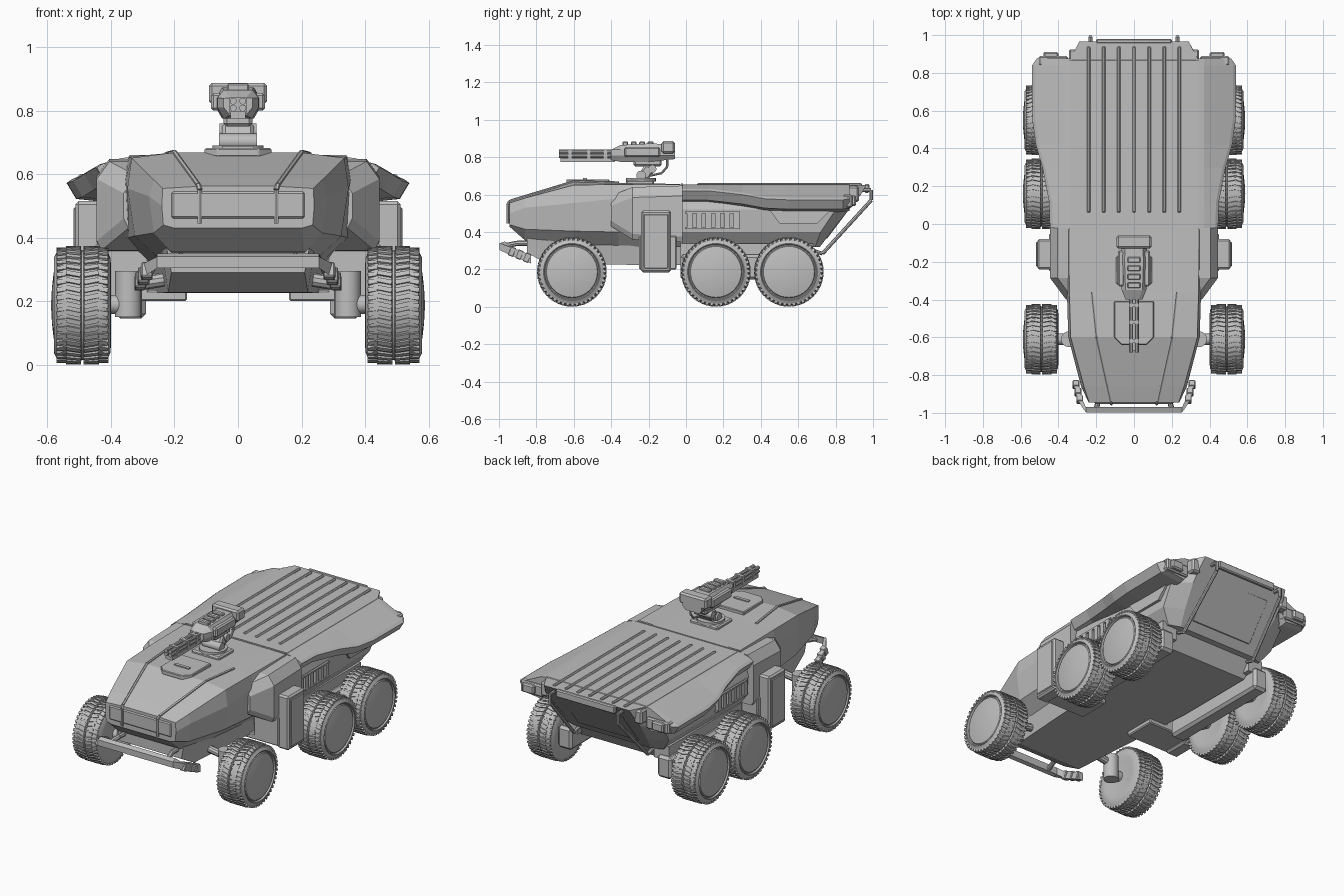
import bpy, bmesh, math
from mathutils import Vector, Matrix

if "Cube" in bpy.data.objects:
    bpy.data.objects.remove(bpy.data.objects["Cube"])

grey = bpy.data.materials.new("armour_grey")
grey.use_nodes = True
grey.diffuse_color = (0.52, 0.52, 0.52, 1)
grey.node_tree.nodes["Principled BSDF"].inputs["Base Color"].default_value = (0.52, 0.52, 0.52, 1)


def finish(name, bm, mirror=False, bevel=0, smooth=False):
    bmesh.ops.recalc_face_normals(bm, faces=bm.faces)
    mesh = bpy.data.meshes.new(name)
    bm.to_mesh(mesh)
    bm.free()
    mesh.materials.append(grey)
    obj = bpy.data.objects.new(name, mesh)
    bpy.context.collection.objects.link(obj)
    if bevel:
        mod = obj.modifiers.new("bevel", "BEVEL")
        mod.width, mod.segments = bevel, 1
    if mirror:
        obj.modifiers.new("mirror", "MIRROR").use_mirror_merge = False
    if smooth:
        bpy.ops.object.select_all(action="DESELECT")
        obj.select_set(True)
        bpy.context.view_layer.objects.active = obj
        bpy.ops.object.shade_smooth_by_angle(angle=math.radians(35))


def add_box(bm, lo, hi, rot=None):
    lo, hi = Vector(lo), Vector(hi)
    mat = Matrix.Translation((lo + hi) / 2) @ (rot or Matrix()) @ Matrix.Diagonal((*(hi - lo), 1))
    bmesh.ops.create_cube(bm, size=1, matrix=mat)


def box(name, lo, hi, mirror=False, bevel=0.0, tilt=0):
    bm = bmesh.new()
    add_box(bm, lo, hi, Matrix.Rotation(math.radians(tilt), 4, "X"))
    finish(name, bm, mirror, bevel)


def loft(name, rings, mirror=False, bevel=0):
    """Skin a list of closed rings of 3D points and cap both ends."""
    bm = bmesh.new()
    rows = [[bm.verts.new(p) for p in ring] for ring in rings]
    n = len(rows[0])
    for a, b in zip(rows, rows[1:]):
        for i in range(n):
            bm.faces.new((a[i], a[(i + 1) % n], b[(i + 1) % n], b[i]))
    bm.faces.new(rows[0])
    bm.faces.new(rows[-1])
    finish(name, bm, mirror, bevel)


def hull_ring(y, pts):
    """Mirror a half section; a point may carry its own y."""
    half = [(p[0], p[2] if len(p) > 2 else y, p[1]) for p in pts]
    return half + [(-x, yy, z) for x, yy, z in reversed(half)]


def add_rod(bm, a, b, r, sides=10):
    a, b = Vector(a), Vector(b)
    mat = Matrix.Translation((a + b) / 2) @ (b - a).to_track_quat("Z", "Y").to_matrix().to_4x4()
    bmesh.ops.create_cone(bm, cap_ends=True, segments=sides, radius1=r, radius2=r,
                          depth=(b - a).length, matrix=mat)


def tube(name, path, r, mirror=False, sides=8):
    bm = bmesh.new()
    for a, b in zip(path, path[1:]):
        add_rod(bm, a, b, r, sides)
    finish(name, bm, mirror, smooth=True)


# Front cab
loft("cab_hull", [
    hull_ring(-0.945, [(.2, .43), (.235, .44), (.24, .5), (.237, .555), (.12, .562)]),
    hull_ring(-0.86, [(.21, .355), (.265, .415), (.28, .53), (.265, .582), (.135, .59)]),
    hull_ring(-0.6, [(.24, .325), (.325, .405), (.348, .555), (.335, .651), (.2, .668)]),
    hull_ring(-0.36, [(.26, .32), (.345, .4), (.355, .58), (.342, .655), (.22, .662)]),
    hull_ring(-0.03, [(.3, .32), (.36, .4), (.37, .58), (.345, .655), (.22, .657)])])
box("nose_plate", (-.21, -.952, .46), (.21, -.93, .545), bevel=.006)
tube("roof_rail", [(.225, -.36, .663), (.2, -.6, .669), (.125, -.94, .566), (.12, -.953, .55),
                   (.12, -.953, .445)], .008, True, 6)
loft("roof_hatch", [[(-w, y, .655), (w, y, .655), (w, y, .682), (-w, y, .682)]
                    for y, w in ((-.64, .065), (-.6, .105), (-.41, .105))], bevel=.004)
box("hatch_handle", (-.05, -.55, .68), (.05, -.53, .688))


# Side pods and equipment boxes
def pod(y, inset, low, high):
    out = .445 - inset
    return [(.3, y, low), (out - .015, y, low), (out, y, low + .03), (out, y, high - .055),
            (out - .04, y, high), (.3, y, high)]


loft("side_pod", [pod(-.4, .085, .43, .595), pod(-.285, 0, .36, .64), pod(-.02, 0, .345, .648)], True)
box("equipment_box", (.43, -.24, .185), (.512, -.08, .515), True, .01)
box("box_panel", (.505, -.225, .205), (.518, -.095, .495), True, .004)
box("box_bracket", (.28, -.25, .2), (.45, -.05, .38), True, .006)
box("belly_step", (.16, -.25, .2), (.3, -.05, .235), True, .006)

# Rear troop body, ending in a sloped tail plate
loft("rear_hull", [
    hull_ring(-.02, [(.34, .32), (.4, .4), (.41, .52), (.39, .6), (.34, .652)]),
    hull_ring(.6, [(.33, .32, .69), (.39, .4, .72), (.4, .52, .8), (.36, .6, .84), (.345, .652, .86)]),
    hull_ring(.9, [(.26, .32, .715), (.28, .4, .775), (.3, .52, .87), (.3, .6, .935), (.29, .652, .965)])])
loft("lower_hull", [
    hull_ring(-.85, [(.21, .29), (.225, .37)]),
    hull_ring(-.74, [(.22, .228), (.24, .36)]),
    hull_ring(-.3, [(.25, .225), (.28, .36)]),
    hull_ring(.1, [(.28, .225), (.3, .36)]),
    hull_ring(.62, [(.28, .225), (.3, .36, .7)])])
box("tail_door", (-.21, .815, .34), (.21, .835, .61), bevel=.006, tilt=-37)
box("tail_lip", (-.2, .955, .61), (.2, .98, .656), bevel=.006)
tube("tail_strut", [(.23, .93, .625), (.23, .99, .625), (.23, .99, .57), (.25, .73, .285), (.25, .68, .3)],
     .01, True)
box("rear_roof", (-.345, -.02, .635), (.345, .87, .655), bevel=.004)

# Roof ribs
bm = bmesh.new()
for i in range(-3, 4):
    add_box(bm, (i * .08 - .009, .06, .645), (i * .08 + .009, .94, .662))
finish("roof_ribs", bm, bevel=.005)
box("roof_seam", (-.342, -.028, .64), (.342, -.016, .66))


# Flared fenders
def fender(y, out, z):
    return [(.33, y, .655), (.37, y, .65), (out - .015, y, z + .011), (out, y, z),
            (out - .03, y, z - .05), (.37, y, z - .065), (.33, y, .58)]


loft("rear_fender", [fender(y, o, z) for y, o, z in (
    (-.02, .445, .62), (.12, .45, .62), (.3, .485, .6), (.42, .52, .578), (.55, .538, .572),
    (.84, .54, .572), (.875, .515, .578))], True)
box("tail_light", (.4, .86, .54), (.48, .91, .595), True, .008)
box("light_housing", (.35, .84, .53), (.505, .89, .6), True, .008)
box("corner_post", (.29, .86, .56), (.345, .925, .645), True, .01)

# Side vents and recessed panel
bm = bmesh.new()
for i in range(6):
    add_box(bm, (.39, .005 + i * .05, .42), (.42, .035 + i * .05, .505))
for z in (.415, .5):
    add_box(bm, (.39, -.005, z), (.418, .29, z + .01))
finish("side_vents", bm, True)
loft("side_panel", [[(x, .45, .515), (x, .77, .515), (x, .7, .445), (x, .5, .445)] for x in (.38, .412)], True)


# Wheels: lathed tyre, domed hub, skewed tread blocks
def wheel(name, y):
    bm = bmesh.new()
    profile = [(.405, 0), (.405, .1), (.4, .125), (.402, .15), (.412, .172), (.43, .179), (.484, .181),
               (.487, .173), (.493, .173), (.496, .181), (.55, .179), (.568, .172), (.579, .152),
               (.577, .148), (.568, .145), (.568, .14), (.574, .136), (.581, .1), (.586, .055), (.589, 0)]
    n = 40
    rows = []
    for x, r in profile:
        if r == 0:
            rows.append([bm.verts.new((x, y, .187))] * n)
        else:
            rows.append([bm.verts.new((x, y + r * math.cos(a), .187 + r * math.sin(a)))
                         for a in (math.tau * i / n for i in range(n))])
    for a, b in zip(rows, rows[1:]):
        for i in range(n):
            bm.faces.new(list(dict.fromkeys((a[i], a[(i + 1) % n], b[(i + 1) % n], b[i]))))
    blocks = 44
    for i in range(blocks):
        spin = (Matrix.Translation((.49, y, .187)) @ Matrix.Rotation(math.tau * i / blocks, 4, "X"))
        for s in (-1, 1):
            for dx, w, zz, ang in ((.028, .046, .179, 12), (.064, .034, .175, -10)):
                m = (spin @ Matrix.Translation((s * dx, 0, zz)) @ Matrix.Rotation(math.radians(s * ang), 4, "Z")
                     @ Matrix.Diagonal((w, .015, .014, 1)))
                bmesh.ops.create_cube(bm, size=1, matrix=m)
    finish(name, bm, True, smooth=True)


# Each wheel hangs on an upright knuckle with a short axle
for label, y in (("front", -.61), ("middle", .16), ("rear", .55)):
    wheel(label + "_wheel", y)
    bm = bmesh.new()
    add_rod(bm, (.345, y, .15), (.345, y, .295), .042, 16)
    add_rod(bm, (.35, y, .19), (.42, y, .19), .03, 16)
    add_rod(bm, (.22, y, .27), (.345, y, .25), .022)
    finish(label + "_knuckle", bm, True, smooth=True)
box("axle_rail", (.29, -.03, .145), (.385, .7, .28), True, .015)
box("rail_mount", (.26, -.03, .25), (.36, .68, .34), True)

# Front bumper with end pads and mounts
bar = [(0, -.985, .328), (.255, -.985, .328), (.287, -.93, .295), (.312, -.83, .255)]
loft("bumper_bar", [[(x, y - .012, z + .012), (x, y + .016, z + .022), (x, y + .012, z - .018),
                     (x, y - .012, z - .024)] for x, y, z in bar[:2]]
     + [[(x + .014, y, z + .022), (x - .014, y, z + .022), (x - .014, y, z - .022),
         (x + .014, y, z - .022)] for x, y, z in bar[2:]], True)
bm = bmesh.new()
for y, x, z in ((-.93, .287, .295), (-.89, .297, .279), (-.85, .307, .263)):
    add_box(bm, (x - .018, y - .016, z - .025), (x + .018, y + .016, z + .025), Matrix.Rotation(-.4, 4, "X"))
finish("bumper_pads", bm, True, .004)
tube("bumper_mount", [(.2, -.98, .325), (.18, -.9, .34), (.18, -.8, .34)], .014, True)

# Weapon mount
box("turret_base", (-.095, -.32, .645), (.095, -.17, .678), bevel=.008)
bm = bmesh.new()
add_rod(bm, (0, -.24, .67), (0, -.24, .69), .08, 20)
add_rod(bm, (-.06, -.24, .702), (.06, -.24, .702), .026, 16)
add_rod(bm, (-.058, -.18, .738), (.058, -.18, .738), .022, 16)
finish("turret_pivot", bm, smooth=True)
box("turret_arm", (-.05, -.24, .685), (.05, -.18, .755), bevel=.01, tilt=-35)
box("turret_cradle", (-.045, -.28, .75), (.045, -.13, .79), bevel=.01)
tube("ammo_feed", [(.04, -.1, .79), (.04, -.1, .75), (.04, -.13, .715), (.04, -.2, .7)], .006)

# Gun
loft("gun_body", [[(-w, y, b), (w, y, b), (w + .02, y, .81), (w + .02, y, .84), (w, y, t), (-w, y, t),
                   (-w - .02, y, .84), (-w - .02, y, .81)]
                  for y, w, b, t in ((-.4, .025, .785, .84), (-.35, .045, .775, .865),
                                     (-.2, .05, .775, .873), (-.06, .045, .79, .87))])
box("gun_side_case", (.05, -.33, .8), (.085, -.14, .855), True, .008)
box("gun_rear_case", (-.092, -.13, .82), (.092, -.06, .887), bevel=.01)
bm = bmesh.new()
for i in range(4):
    add_box(bm, (-.035, -.34 + i * .045, .86), (.035, -.31 + i * .045, .885))
finish("gun_cooling_ribs", bm, bevel=.005)
bm = bmesh.new()
for x in (-.015, .015):
    for z in (.808, .83):
        add_rod(bm, (x, -.68, z), (x, -.36, z), .011, 10)
for y in (-.62, -.52, -.43):
    add_box(bm, (-.027, y - .01, .79), (.027, y + .01, .842))
add_box(bm, (-.024, -.67, .775), (.024, -.38, .797))
finish("gun_barrels", bm, smooth=True)
